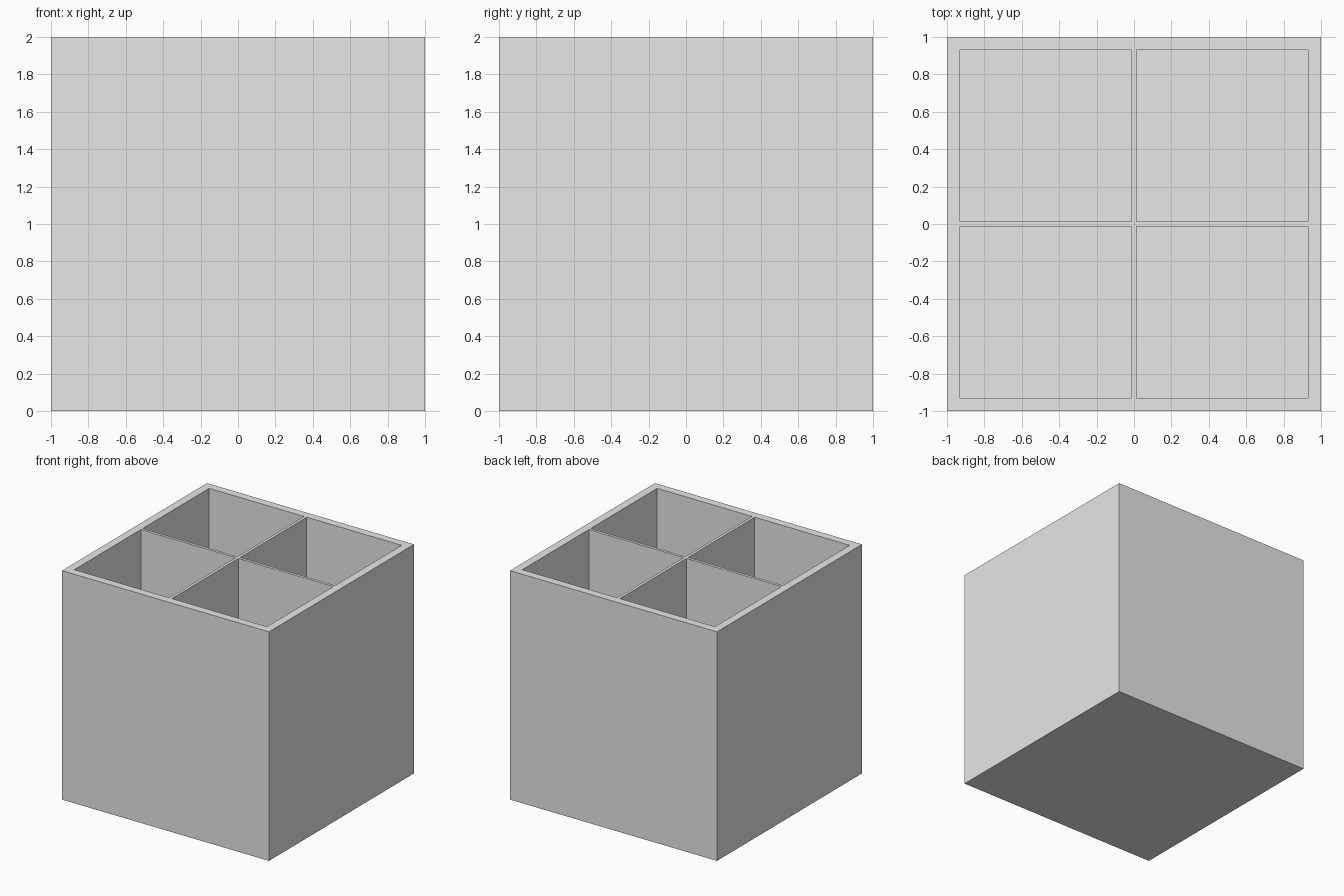
import bpy
import bmesh
from mathutils import Vector

cube = bpy.data.objects.get("Cube")
if cube:
    bpy.data.objects.remove(cube, do_unlink=True)

SIZE = 2.0
WALL = 0.07       # rim thickness
DIVIDER = 0.025   # thickness of the crossing partitions
FLOOR = 0.07

# Plain grey for the whole box
grey = bpy.data.materials.new("plain_grey")
grey.use_nodes = True
grey.diffuse_color = (0.8, 0.8, 0.8, 1)
grey.node_tree.nodes["Principled BSDF"].inputs["Base Color"].default_value = grey.diffuse_color

# Solid block standing on the ground
bm = bmesh.new()
bmesh.ops.create_cube(bm, size=SIZE)
bmesh.ops.translate(bm, verts=bm.verts, vec=(0, 0, SIZE / 2))


def top_faces():
    bm.normal_update()
    return [f for f in bm.faces if f.normal.z > 0.9]


# Score the top into rim, partitions and four square openings
inner = SIZE / 2 - WALL
half = DIVIDER / 2
for axis in (Vector((1, 0, 0)), Vector((0, 1, 0))):
    for pos in (-inner, -half, half, inner):
        faces = top_faces()
        edges = {e for f in faces for e in f.edges}
        verts = {v for f in faces for v in f.verts}
        bmesh.ops.bisect_plane(bm, geom=faces + list(edges) + list(verts),
                               plane_co=axis * pos, plane_no=axis)

# Sink the four compartments
openings = []
for f in top_faces():
    c = f.calc_center_median()
    if all(half < abs(v) < inner for v in (c.x, c.y)):
        openings.append(f)
sunk = bmesh.ops.extrude_discrete_faces(bm, faces=openings)["faces"]
floor_verts = list({v for f in sunk for v in f.verts})
bmesh.ops.translate(bm, verts=floor_verts, vec=(0, 0, FLOOR - SIZE))
bmesh.ops.recalc_face_normals(bm, faces=bm.faces)

mesh = bpy.data.meshes.new("compartment_box")
bm.to_mesh(mesh)
bm.free()
mesh.materials.append(grey)
box = bpy.data.objects.new("compartment_box", mesh)
bpy.context.collection.objects.link(box)
